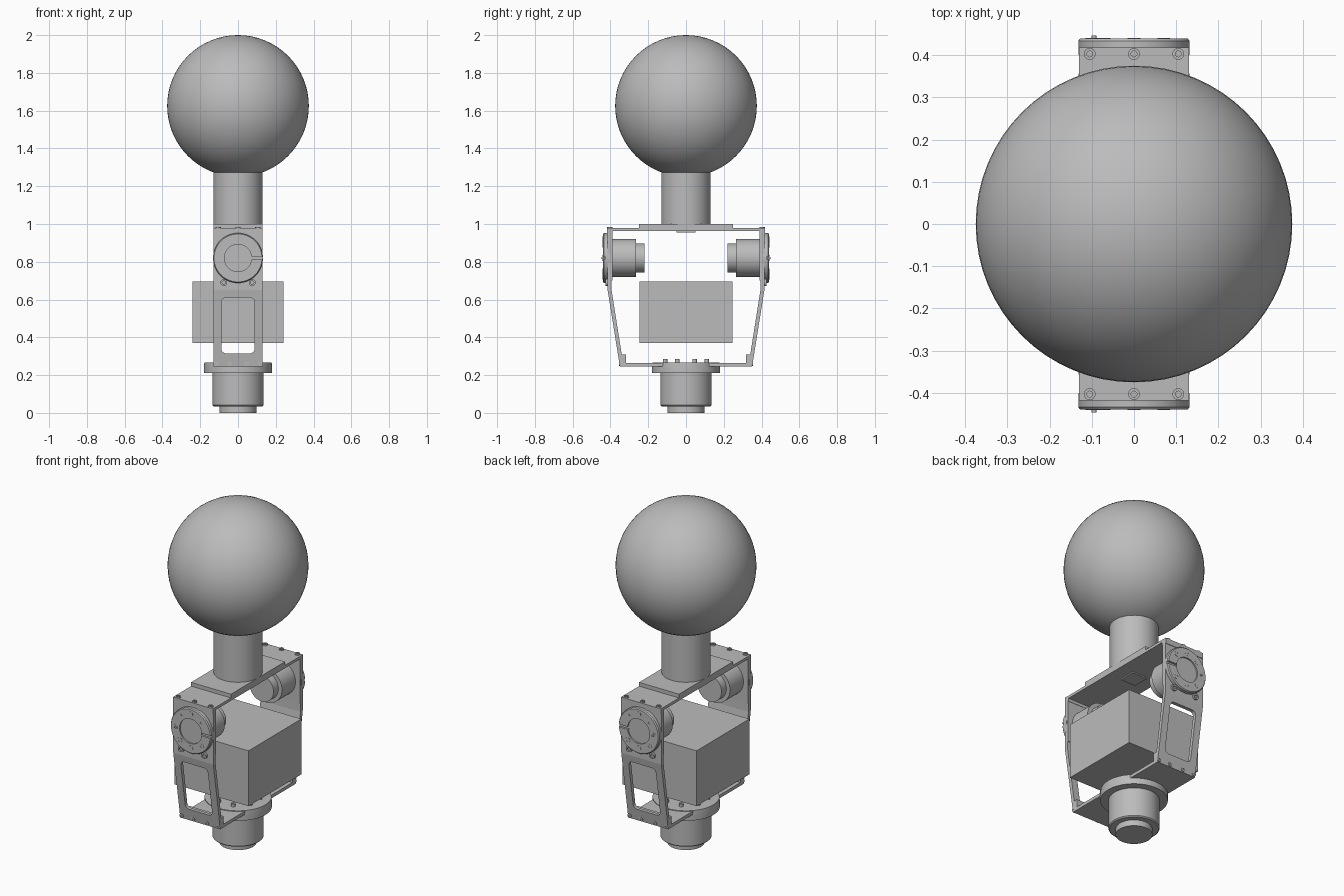
import bpy, bmesh, math
from mathutils import Matrix, Vector

cube = bpy.data.objects.get("Cube")
if cube:
    bpy.data.objects.remove(cube, do_unlink=True)

grey = bpy.data.materials.new("plain grey")
grey.use_nodes = True
grey.diffuse_color = (0.5, 0.5, 0.5, 1)
grey.node_tree.nodes["Principled BSDF"].inputs["Base Color"].default_value = (0.5, 0.5, 0.5, 1)


def finish(name, bm, smooth=True):
    bmesh.ops.recalc_face_normals(bm, faces=bm.faces)
    mesh = bpy.data.meshes.new(name)
    bm.to_mesh(mesh)
    bm.free()
    mesh.materials.append(grey)
    ob = bpy.data.objects.new(name, mesh)
    bpy.context.scene.collection.objects.link(ob)
    if smooth:
        bpy.ops.object.select_all(action='DESELECT')
        ob.select_set(True)
        bpy.context.view_layer.objects.active = ob
        bpy.ops.object.shade_smooth_by_angle(angle=math.radians(35))
    return ob


def box(name, lo, hi, bevel=0):
    bm = bmesh.new()
    lo, hi = Vector(lo), Vector(hi)
    bmesh.ops.create_cube(bm, size=1, matrix=Matrix.Translation((lo + hi) / 2) @ Matrix.Diagonal((*(hi - lo), 1)))
    if bevel:
        # Round only the corners that run along y
        edges = [e for e in bm.edges if abs((e.verts[0].co - e.verts[1].co).normalized().y) > 0.9]
        bmesh.ops.bevel(bm, geom=edges, offset=bevel, segments=5, affect='EDGES', profile=0.5)
    return finish(name, bm, False)


def lathe(name, profile, origin, axis, segments=48):
    """Spin a (radius, height) profile that starts and ends on the axis."""
    bm = bmesh.new()
    turn = Matrix.Translation(origin) @ Vector((0, 0, 1)).rotation_difference(Vector(axis)).to_matrix().to_4x4()
    verts = [bm.verts.new((r, 0, h)) for r, h in profile]
    edges = [bm.edges.new(pair) for pair in zip(verts, verts[1:])]
    bmesh.ops.spin(bm, geom=verts + edges, axis=(0, 0, 1), cent=(0, 0, 0), angle=math.tau, steps=segments)
    bmesh.ops.remove_doubles(bm, verts=bm.verts, dist=0.0001)
    bmesh.ops.transform(bm, matrix=turn, verts=bm.verts)
    return finish(name, bm)


def bolt(name, origin, axis, r=0.014, h=0.012):
    """Cap screw with a socket."""
    return lathe(name, [(0, 0), (r, 0), (r, h), (r * 0.5, h), (r * 0.5, h * 0.4), (0, h * 0.4)], origin, axis, 16)


def u_bracket(name, outline, width):
    """Extrude half of a bent (y, z) strip, mirrored in y, across x."""
    bm = bmesh.new()
    outer, inner = outline
    loop = outer + [(-y, z) for y, z in reversed(outer)] + [(-y, z) for y, z in inner] + list(reversed(inner))
    face = bm.faces.new([bm.verts.new((-width, y, z)) for y, z in loop])
    ext = bmesh.ops.extrude_face_region(bm, geom=[face])
    bmesh.ops.translate(bm, vec=(2 * width, 0, 0), verts=[v for v in ext["geom"] if isinstance(v, bmesh.types.BMVert)])
    return finish(name, bm, False)


def cut(target, cutter):
    cutter.hide_render = True
    cutter.hide_viewport = True
    mod = target.modifiers.new("cut", 'BOOLEAN')
    mod.operation = 'DIFFERENCE'
    mod.solver = 'EXACT'
    mod.object = cutter


# Head ball and neck
bm = bmesh.new()
bmesh.ops.create_uvsphere(bm, u_segments=64, v_segments=32, radius=0.375, matrix=Matrix.Translation((0, 0, 1.625)))
finish("head_ball", bm)
lathe("neck", [(0, 0.99), (0.13, 0.99), (0.13, 1.32), (0, 1.32)], (0, 0, 0), (0, 0, 1))
box("neck_plate", (-0.13, -0.25, 0.975), (0.13, 0.25, 1.0))
box("neck_plate_tab", (-0.05, -0.05, 0.955), (0.05, 0.05, 0.97))

# Base motor
lathe("base_motor", [(0, 0), (0.098, 0), (0.098, 0.035), (0.13, 0.035), (0.136, 0.041), (0.136, 0.21),
                     (0.18, 0.21), (0.18, 0.246), (0.178, 0.268), (0, 0.268)], (0, 0, 0), (0, 0, 1), 64)
for i in range(8):
    a = math.tau * (i + 0.5) / 8
    bolt("base_bolt", (0.12 * math.cos(a), 0.12 * math.sin(a), 0.266), (0, 0, 1), 0.012, 0.018)

# Payload box between the arms
box("payload_box", (-0.24, -0.245, 0.37), (0.24, 0.245, 0.695))

# Brackets
u_bracket("upper_bracket", ([(0.402, 0.70), (0.402, 0.978)], [(0.39, 0.70), (0.39, 0.962)]), 0.13)
lower = u_bracket("lower_bracket", ([(0.415, 0.96), (0.415, 0.65), (0.35, 0.245)],
                                    [(0.400, 0.96), (0.394, 0.65), (0.333, 0.264)]), 0.13)
cut(lower, box("arm_window_cutter", (-0.088, -0.6, 0.315), (0.088, 0.6, 0.61), 0.025))

# Joints, repeated at front and back
pivot = 0.82
for s, side in ((-1, "front"), (1, "back")):
    out = (0, s, 0)
    lathe(side + "_joint_motor", [(0, 0.22), (0.077, 0.22), (0.077, 0.265), (0.1, 0.265), (0.1, 0.39),
                                  (0, 0.39)], (0, 0, pivot), out)
    disc = lathe(side + "_joint_disc", [(0, 0.40), (0.132, 0.40), (0.132, 0.434), (0.127, 0.44), (0.072, 0.44),
                                        (0.072, 0.432), (0, 0.432)], (0, 0, pivot), out, 64)
    y0, y1 = sorted((s * 0.428, s * 0.5))
    cut(disc, box(side + "_slot_cutter", (0.066, y0, pivot - 0.008), (0.2, y1, pivot + 0.008)))
    for i in range(8):
        a = math.tau * (i + 0.5) / 8 + math.pi / 8
        if i != 7:
            bolt(side + "_disc_bolt", (0.1 * math.cos(a), s * 0.432, pivot + 0.1 * math.sin(a)), out, 0.015, 0.009)
    lathe(side + "_index_pin", [(0, 0), (0.006, 0), (0.006, 0.017), (0, 0.017)],
          (-0.095, s * 0.43, pivot), out, 12)
    for x in (-0.075, 0.075):
        bolt(side + "_arm_bolt", (x, s * 0.412, 0.69), out, 0.018, 0.014)
    for x in (-0.105, 0, 0.105):
        bolt(side + "_top_bolt", (x, s * 0.403, 0.976), (0, 0, 1), 0.014, 0.009)
    for x in (-0.12, -0.045, 0.045, 0.12):
        bolt(side + "_foot_bolt", (x, s * 0.346, 0.26), out, 0.012, 0.01)
    # Foot flange and top flange
    y0, y1 = sorted((s * 0.318, s * 0.34))
    box(side + "_foot_flange", (-0.13, y0, 0.25), (0.13, y1, 0.31))
    y0, y1 = sorted((s * 0.388, s * 0.418))
    box(side + "_top_flange", (-0.13, y0, 0.945), (0.13, y1, 0.978))
